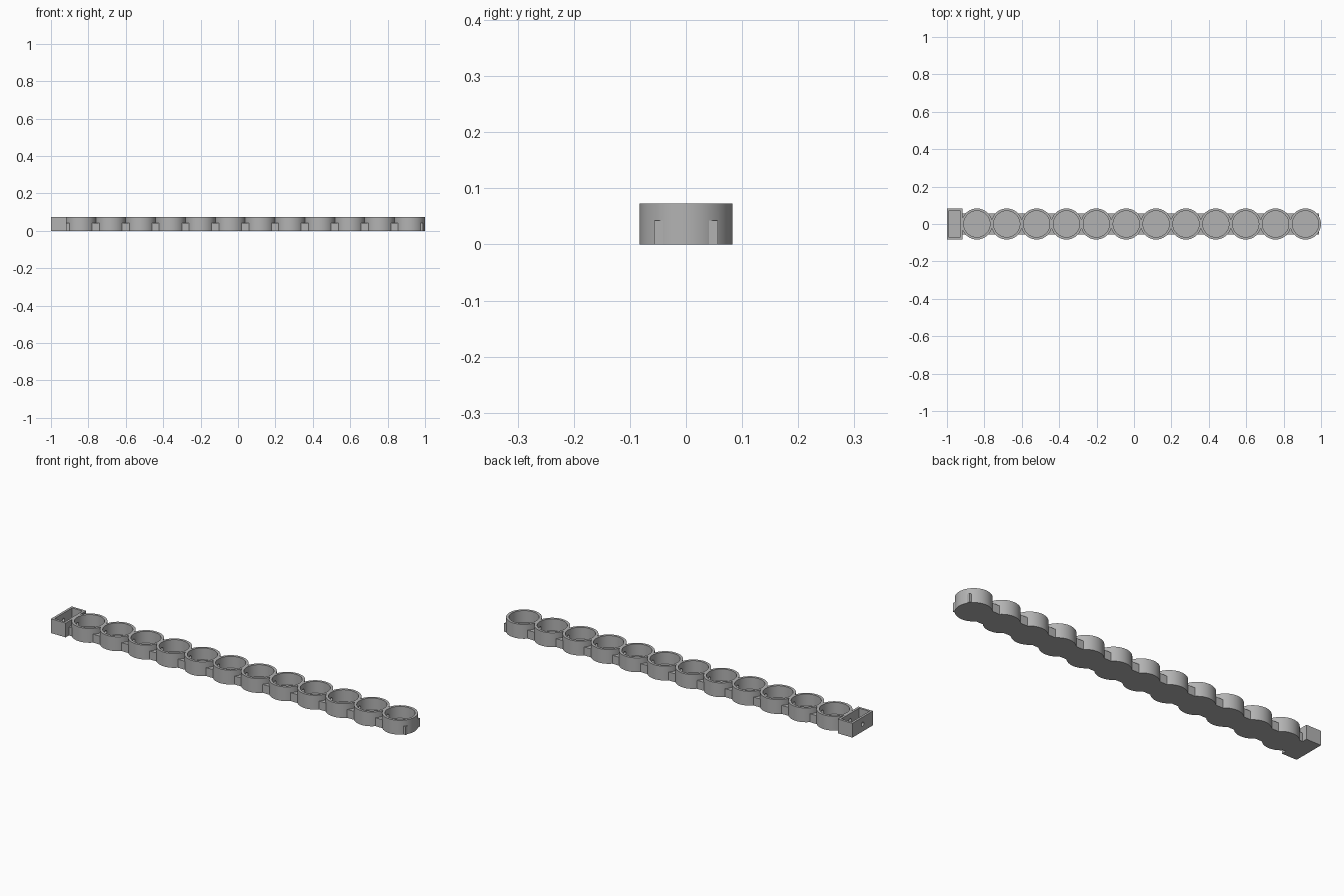
import bpy
import math

cube = bpy.data.objects.get("Cube")
if cube:
    bpy.data.objects.remove(cube, do_unlink=True)

CUPS, FIRST, PITCH = 12, -0.84, 0.1597
RADIUS, INNER, HEIGHT, FLOOR = 0.083, 0.07, 0.073, 0.013
BAR_HALF, BAR_TOP = 0.057, 0.043
WIRE_Z = 0.037

grey = bpy.data.materials.new("plain grey")
grey.use_nodes = True
colour = (0.45, 0.45, 0.45, 1)
grey.diffuse_color = colour
grey.node_tree.nodes["Principled BSDF"].inputs["Base Color"].default_value = colour


def box(name, x0, x1, half_y, z0, z1):
    bpy.ops.mesh.primitive_cube_add(size=1, location=((x0 + x1) / 2, 0, (z0 + z1) / 2))
    ob = bpy.context.object
    ob.name = name
    ob.scale = (x1 - x0, 2 * half_y, z1 - z0)
    bpy.ops.object.transform_apply(location=True, rotation=True, scale=True)
    return ob


def cylinder(name, x, radius, z0, z1, sides=64):
    bpy.ops.mesh.primitive_cylinder_add(vertices=sides, radius=radius, depth=z1 - z0,
                                        location=(x, 0, (z0 + z1) / 2))
    bpy.context.object.name = name
    return bpy.context.object


def combine(body, other, operation):
    """Apply a boolean to the body and discard the helper."""
    other.hide_render = True
    mod = body.modifiers.new(operation, 'BOOLEAN')
    mod.operation = operation
    mod.solver = 'EXACT'
    mod.object = other
    bpy.context.view_layer.objects.active = body
    bpy.ops.object.modifier_apply(modifier=mod.name)
    bpy.data.objects.remove(other, do_unlink=True)


centres = [FIRST + i * PITCH for i in range(CUPS)]

# Connecting bar, end box and round cups form one body
body = box("cup_strip", -0.96, 0.989, BAR_HALF, 0, BAR_TOP)
combine(body, box("end_box", -1, -0.917, RADIUS, 0, HEIGHT), 'UNION')
for x in centres:
    combine(body, cylinder("cup", x, RADIUS, 0, HEIGHT), 'UNION')

# Hollow the end box and the cups, with a small blind hole in each cup floor
combine(body, box("box_pocket", -0.988, -0.929, 0.071, FLOOR, 0.1), 'DIFFERENCE')
for x in centres:
    combine(body, cylinder("cup_pocket", x, INNER, FLOOR, 0.1), 'DIFFERENCE')
    combine(body, cylinder("floor_hole", x, 0.015, 0.005, 0.05, 24), 'DIFFERENCE')

# Wire passage through every wall except the last one
bpy.ops.mesh.primitive_cylinder_add(vertices=24, radius=0.01, depth=2,
                                    location=(centres[-1] - 1, 0, WIRE_Z),
                                    rotation=(0, math.pi / 2, 0))
combine(body, bpy.context.object, 'DIFFERENCE')

body.data.materials.clear()
body.data.materials.append(grey)
bpy.ops.object.select_all(action='DESELECT')
body.select_set(True)
bpy.context.view_layer.objects.active = body
bpy.ops.object.shade_smooth_by_angle(angle=math.radians(30))
